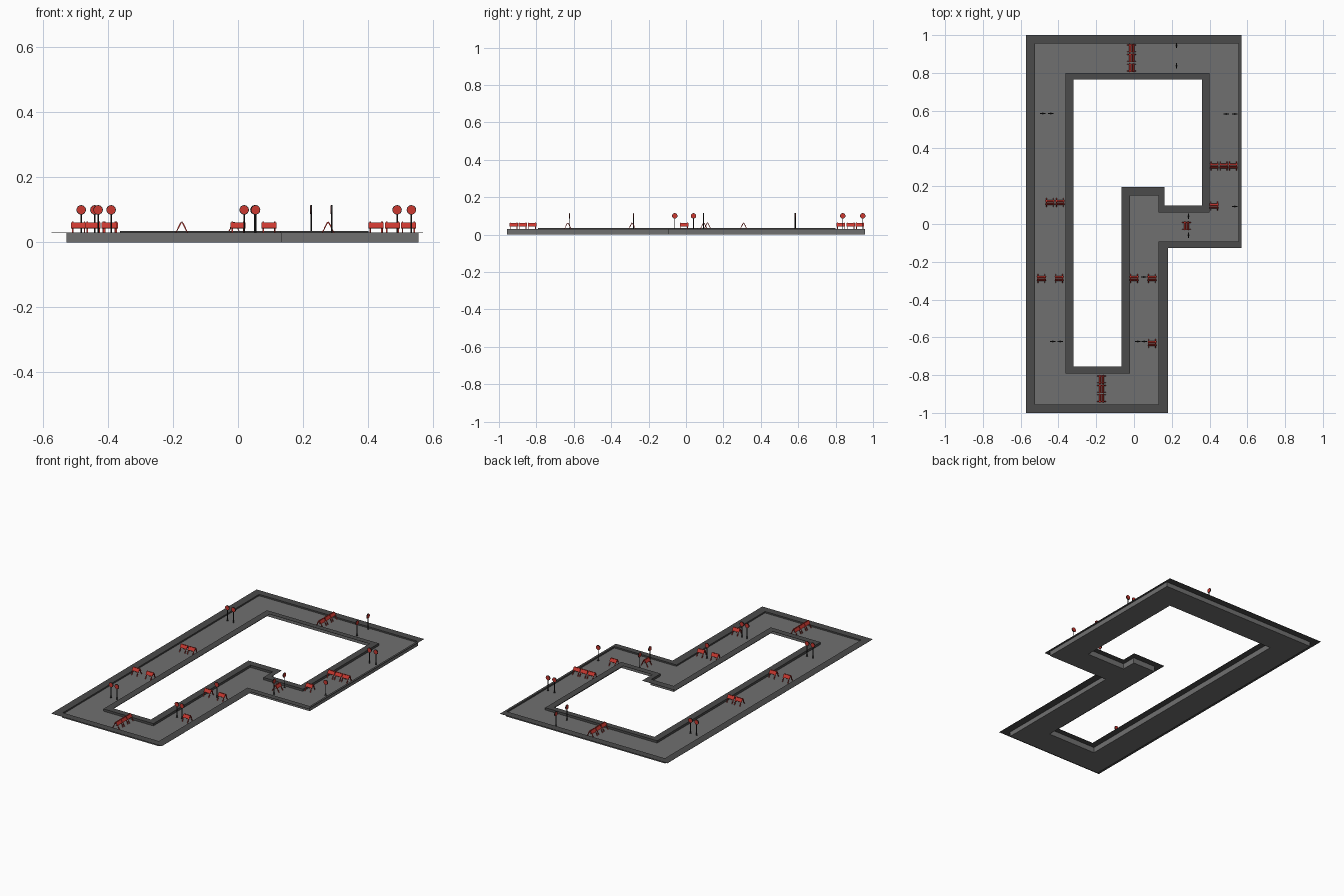
import bpy, bmesh, math
from mathutils import Vector, Matrix

if "Cube" in bpy.data.objects:
    bpy.data.objects.remove(bpy.data.objects["Cube"])

def material(name, rgb):
    m = bpy.data.materials.new(name)
    m.diffuse_color = (*rgb, 1)
    m.use_nodes = True
    m.node_tree.nodes["Principled BSDF"].inputs["Base Color"].default_value = m.diffuse_color
    return m

ROAD = material("road grey", (0.16, 0.16, 0.16))
CURB = material("curb dark grey", (0.07, 0.07, 0.07))
RED = material("barrier red", (0.60, 0.04, 0.03))
BLACK = material("post black", (0.02, 0.02, 0.02))

FLOOR = 0.021

def finish(bm, name, mats):
    me = bpy.data.meshes.new(name)
    bm.to_mesh(me)
    bm.free()
    for m in mats:
        me.materials.append(m)
    ob = bpy.data.objects.new(name, me)
    bpy.context.collection.objects.link(ob)
    return ob

# track outlines: wall line and the free edge of the flat curb, outer then inner
outer_wall = [(-.528, -.958), (.133, -.958), (.133, -.095), (.555, -.095), (.555, .958), (-.528, .958)]
outer_rim = [(-.573, -1), (.18, -1), (.18, -.128), (.568, -.128), (.568, 1), (-.573, 1)]
inner_wall = [(-.36, -.79), (-.025, -.79), (-.025, .155), (.132, .155),
              (.132, .063), (.398, .063), (.398, .797), (-.36, .797)]
inner_rim = [(-.32, -.755), (-.065, -.755), (-.065, .195), (.162, .195),
             (.162, .098), (.36, .098), (.36, .765), (-.32, .765)]

def inset(wall, rim, t=0.07):
    return [(a[0] + (a[0] - b[0]) * t, a[1] + (a[1] - b[1]) * t) for a, b in zip(wall, rim)]

def ring(bm, pts, z):
    vs = [bm.verts.new((x, y, z)) for x, y in pts]
    es = [bm.edges.new((vs[i], vs[(i + 1) % len(vs)])) for i in range(len(vs))]
    return vs, es

def strip(bm, a, b, mat=0):
    n = len(a)
    for i in range(n):
        j = (i + 1) % n
        bm.faces.new((a[i], a[j], b[j], b[i])).material_index = mat

# road: a closed channel with low dark inner sides
bm = bmesh.new()
bottom, top = [], []
for wall, rim, h in ((outer_wall, outer_rim, .029), (inner_wall, inner_rim, .034)):
    inn = inset(wall, rim)
    v0, e0 = ring(bm, wall, 0)
    v1, _ = ring(bm, wall, h)
    v2, _ = ring(bm, inn, h)
    v3, e3 = ring(bm, inn, FLOOR)
    strip(bm, v0, v1, 0)
    strip(bm, v1, v2, 1)
    strip(bm, v2, v3, 1)
    bottom += e0
    top += e3
bmesh.ops.triangle_fill(bm, use_beauty=True, use_dissolve=False, edges=bottom, normal=(0, 0, -1))
bmesh.ops.triangle_fill(bm, use_beauty=True, use_dissolve=False, edges=top, normal=(0, 0, 1))
bmesh.ops.recalc_face_normals(bm, faces=bm.faces[:])
finish(bm, "road", [ROAD, CURB])

# flat curbs reaching away from the road
for name, wall, rim, h in (("outer_curb", outer_wall, outer_rim, .029),
                           ("inner_curb", inner_wall, inner_rim, .034)):
    bm = bmesh.new()
    inn = inset(wall, rim)
    loops = [ring(bm, p, z)[0] for p, z in ((inn, h), (inn, h + .001), (rim, h + .001), (rim, h))]
    for k in range(4):
        strip(bm, loops[k], loops[(k + 1) % 4])
    bmesh.ops.recalc_face_normals(bm, faces=bm.faces[:])
    finish(bm, name, [CURB])

def bar(bm, a, b, w, t, mat=0):
    """Box from a to b; w is its size along x, t its thickness."""
    a, b = Vector(a), Vector(b)
    d = b - a
    z = d.normalized()
    x = Vector((1, 0, 0))
    y = z.cross(x)
    m = Matrix((x, y, z)).transposed().to_4x4()
    m.translation = (a + b) / 2
    r = bmesh.ops.create_cube(bm, size=1, matrix=m @ Matrix.Diagonal((w, t, d.length, 1)))
    for f in {f for v in r["verts"] for f in v.link_faces}:
        f.material_index = mat

# barrier: folding A-frame with a board on each side
bm = bmesh.new()
apex, half = 0.064, 0.021
def slope(s, z):
    return s * half * (apex - z) / (apex - FLOOR - .003)
for s in (-1, 1):
    for x in (-.018, .018):
        bar(bm, (x, slope(s, FLOOR), FLOOR), (x, slope(s, .063), .063), .004, .003)
    bar(bm, (0, slope(s, .043) + s * .001, .043), (0, slope(s, .061) + s * .001, .061), .046, .003)
barrier = finish(bm, "barrier", [RED])

# sign: thin post carrying a round red plate with a dark rim
bm = bmesh.new()
def cylinder(r, depth, m, mat, n):
    res = bmesh.ops.create_cone(bm, cap_ends=True, segments=n, radius1=r, radius2=r, depth=depth, matrix=m)
    for f in {f for v in res["verts"] for f in v.link_faces}:
        f.material_index = mat
cylinder(.0022, .10 - FLOOR, Matrix.Translation((0, 0, (.10 + FLOOR) / 2)), 1, 8)
face = Matrix.Translation((0, 0, .10)) @ Matrix.Rotation(math.pi / 2, 4, 'X')
cylinder(.0145, .004, face, 1, 20)
cylinder(.0128, .006, face, 0, 20)
cylinder(.006, .002, Matrix.Translation((0, 0, FLOOR + .001)), 1, 10)
sign = finish(bm, "sign", [RED, BLACK])

def place(src, spots, turned):
    for x, y in spots:
        ob = bpy.data.objects.new(src.name, src.data)
        ob.location = (x, y, 0)
        ob.rotation_euler.z = math.pi / 2 if turned else 0
        bpy.context.collection.objects.link(ob)

place(barrier, [(-.445, .115), (-.392, .115), (-.49, -.288), (-.396, -.288), (0, -.288), (.095, -.288),
                (.096, -.632), (.425, .308), (.475, .308), (.524, .308), (.424, .095)], False)
place(barrier, [(-.012, .93), (-.012, .88), (-.012, .828), (-.173, -.823), (-.173, -.873),
                (-.173, -.922), (.277, -.01)], True)
place(sign, [(-.482, .585), (-.44, .585), (-.43, -.622), (-.39, -.622), (.019, -.622), (.054, -.622),
             (.052, -.28), (.489, .582), (.533, .582), (.533, .093)], False)
place(sign, [(.225, .945), (.225, .838), (.288, .04), (.288, -.06)], True)

# drop the two patterns standing at the origin
for ob in (barrier, sign):
    bpy.data.objects.remove(ob)
